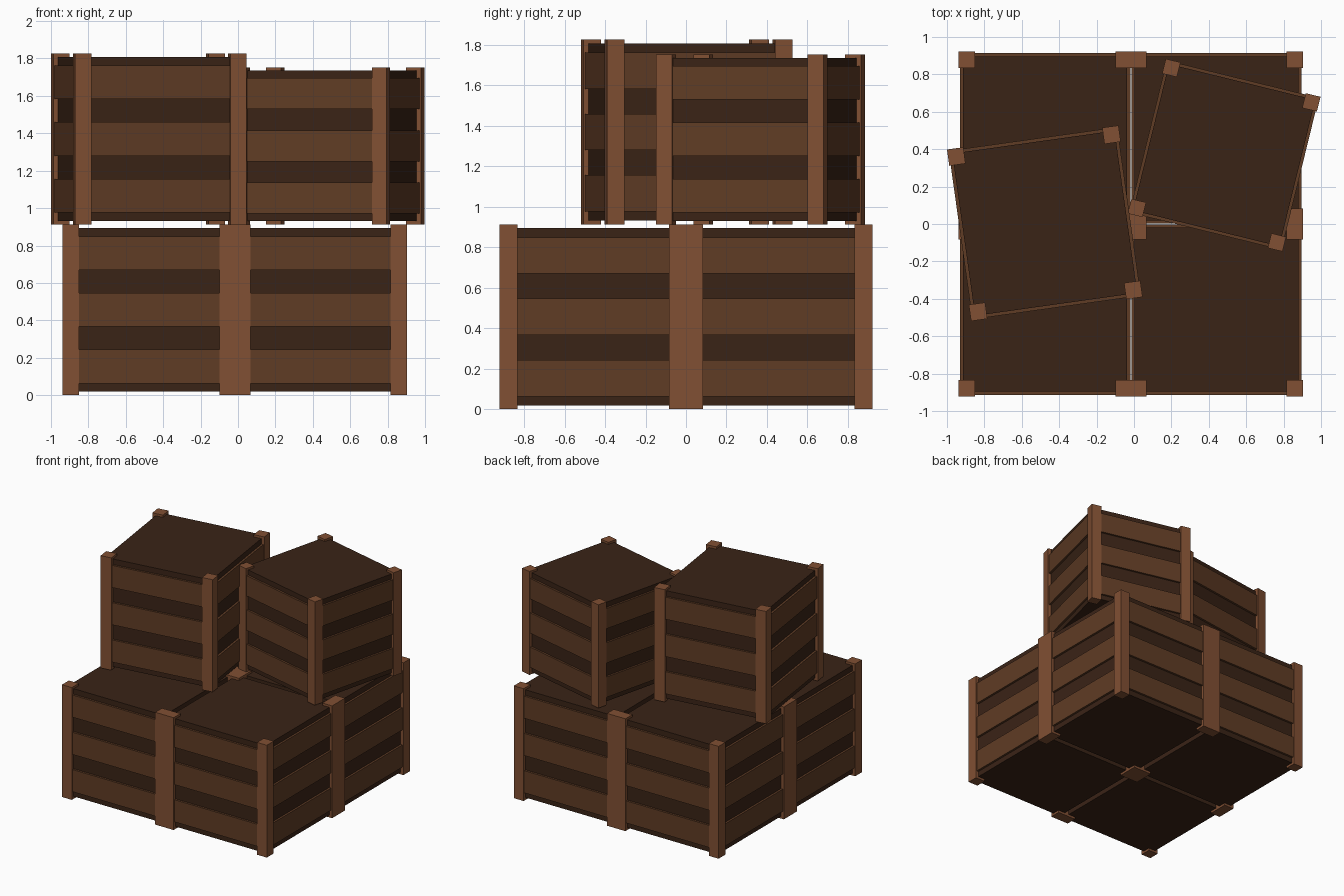
import bpy
import bmesh
from math import radians
from mathutils import Matrix, Vector

if "Cube" in bpy.data.objects:
    bpy.data.objects.remove(bpy.data.objects["Cube"])


def material(name, rgb):
    m = bpy.data.materials.new(name)
    m.diffuse_color = (*rgb, 1)
    m.use_nodes = True
    m.node_tree.nodes["Principled BSDF"].inputs["Base Color"].default_value = m.diffuse_color
    return m


POST = material("post_wood", (0.22, 0.080, 0.033))
PLANK = material("plank_wood", (0.115, 0.045, 0.018))
PANEL = material("dark_panel", (0.042, 0.017, 0.008))


def boxes(name, items, mat, matrix):
    """One object from a list of (centre, size) boxes."""
    bm = bmesh.new()
    for centre, size in items:
        place = Matrix.Translation(Vector(centre)) @ Matrix.Diagonal((*size, 1))
        bmesh.ops.create_cube(bm, size=1, matrix=place)
    mesh = bpy.data.meshes.new(name)
    bm.to_mesh(mesh)
    bm.free()
    mesh.materials.append(mat)
    ob = bpy.data.objects.new(name, mesh)
    ob.matrix_world = matrix
    bpy.context.collection.objects.link(ob)


H = 0.913      # crate height
BODY = 0.876   # inner box side
POST_W = 0.088
POST_C = 0.419  # post centre offset
PLANK_C, PLANK_T, PLANK_H = 0.441, 0.028, 0.18


def crate(name, x, y, z, angle=0, scale=1):
    m = (Matrix.Translation((x, y, z)) @ Matrix.Rotation(radians(angle), 4, 'Z')
         @ Matrix.Scale(scale, 4))
    # dark inner box
    boxes(name + "_panel", [((0, 0, H / 2), (BODY, BODY, BODY))], PANEL, m)
    # corner posts
    boxes(name + "_posts", [((sx * POST_C, sy * POST_C, H / 2), (POST_W, POST_W, H))
                            for sx in (-1, 1) for sy in (-1, 1)], POST, m)
    # three planks on each of the four sides
    planks = []
    for i in range(3):
        pz = H / 2 + (i - 1) * 0.303
        for s in (-1, 1):
            planks.append(((0, s * PLANK_C, pz), (BODY, PLANK_T, PLANK_H)))
            planks.append(((s * PLANK_C, 0, pz), (PLANK_T, BODY, PLANK_H)))
    boxes(name + "_planks", planks, PLANK, m)


# bottom layer
for side, x in (("left", -0.475), ("right", 0.441)):
    for row, y in (("front", -0.458), ("back", 0.458)):
        crate(f"{row}_{side}_crate", x, y, 0)

# top layer
crate("upper_left_crate", -0.477, 0.004, H, 8)
crate("upper_right_crate", 0.482, 0.368, H, -13.8, 0.92)
